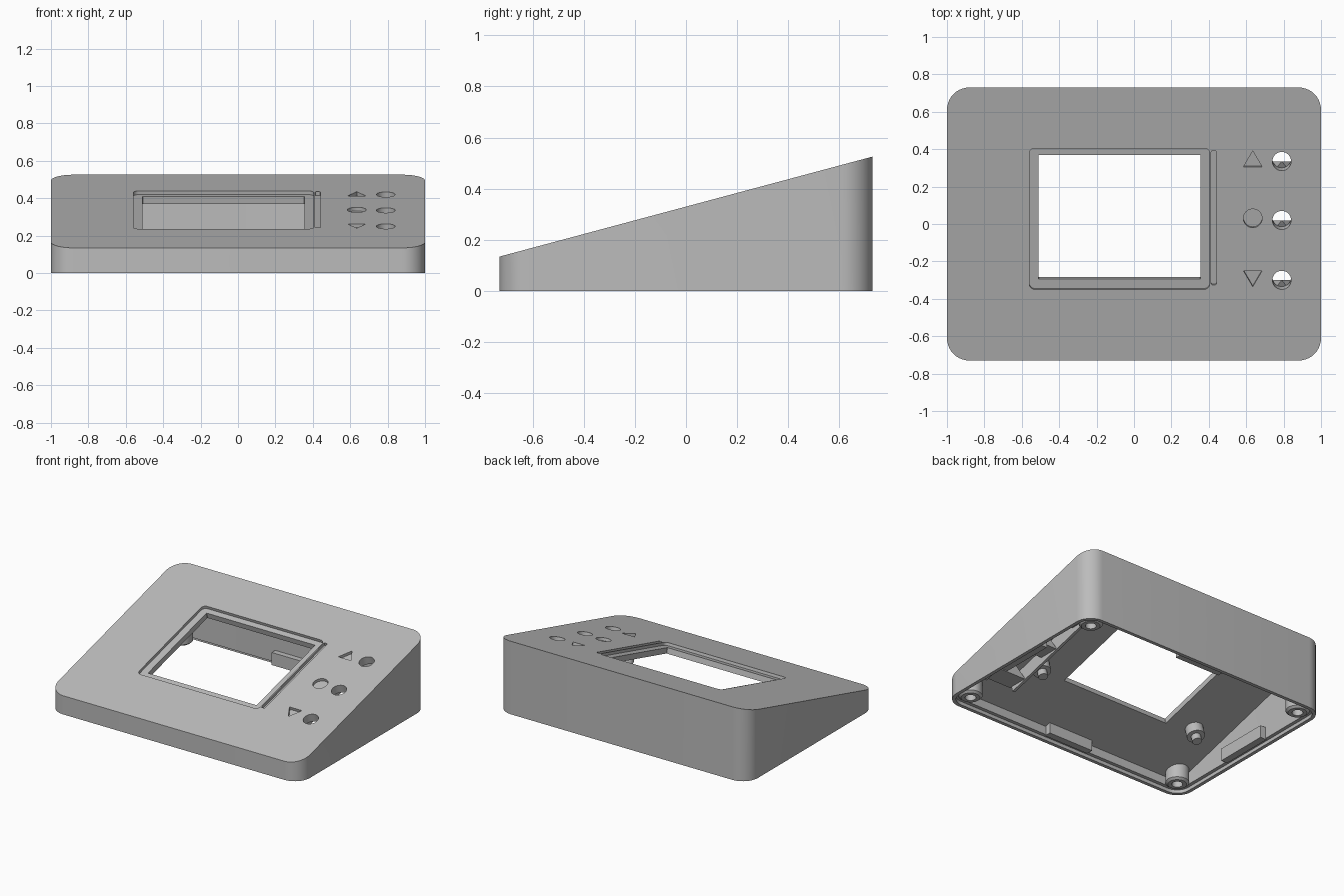
import bpy, bmesh, math
from mathutils import Matrix, Vector

if "Cube" in bpy.data.objects:
    bpy.data.objects.remove(bpy.data.objects["Cube"], do_unlink=True)

TILT = math.radians(15)
SLOPE = math.tan(TILT)
MID = 0.33                      # panel height at the centre
THICK = 0.06                    # panel thickness
PANEL = Matrix.Translation((0, 0, MID)) @ Matrix.Rotation(TILT, 4, 'X')

grey = bpy.data.materials.new("plain grey plastic")
grey.use_nodes = True
colour = (0.5, 0.5, 0.5, 1)
grey.diffuse_color = colour
grey.node_tree.nodes["Principled BSDF"].inputs["Base Color"].default_value = colour


def panel_z(y):
    return MID + SLOPE * y


def make(name, bm):
    bmesh.ops.recalc_face_normals(bm, faces=bm.faces)
    mesh = bpy.data.meshes.new(name)
    bm.to_mesh(mesh)
    bm.free()
    mesh.materials.append(grey)
    ob = bpy.data.objects.new(name, mesh)
    bpy.context.collection.objects.link(ob)
    return ob


def smooth(ob):
    bpy.ops.object.select_all(action='DESELECT')
    ob.select_set(True)
    bpy.context.view_layer.objects.active = ob
    bpy.ops.object.shade_smooth_by_angle(angle=math.radians(30))


def rounded(x0, x1, y0, y1, r, n=10):
    pts = []
    corners = [(x1 - r, y1 - r), (x0 + r, y1 - r), (x0 + r, y0 + r), (x1 - r, y0 + r)]
    for k, (cx, cy) in enumerate(corners):
        for i in range(n + 1):
            a = math.pi / 2 * (k + i / n)
            pts.append((cx + r * math.cos(a), cy + r * math.sin(a)))
    return pts


def circle(x, y, r, n=40):
    return [(x + r * math.cos(2 * math.pi * i / n), y + r * math.sin(2 * math.pi * i / n))
            for i in range(n)]


def prism(name, pts, bottom, top):
    """Vertical prism; top is a function of y."""
    bm = bmesh.new()
    low = [bm.verts.new((x, y, bottom)) for x, y in pts]
    high = [bm.verts.new((x, y, top(y))) for x, y in pts]
    bm.faces.new(low)
    bm.faces.new(high)
    for i in range(len(pts)):
        j = (i + 1) % len(pts)
        bm.faces.new((low[i], low[j], high[j], high[i]))
    return make(name, bm)


def panel_cutter(pts, depth):
    """Prism square to the sloping panel, sunk to the given depth."""
    flat = [(x, y / math.cos(TILT)) for x, y in pts]
    ob = prism("cutter", flat, -depth, lambda y: 0.05)
    ob.data.transform(PANEL)
    return ob


def cut(ob, cutter):
    cutter.hide_render = True
    mod = ob.modifiers.new("cut", 'BOOLEAN')
    mod.operation = 'DIFFERENCE'
    mod.solver = 'EXACT'
    mod.object = cutter
    bpy.context.view_layer.objects.active = ob
    bpy.ops.object.modifier_apply(modifier=mod.name)
    bpy.data.objects.remove(cutter, do_unlink=True)


def lathe(name, profile, x, y, n=32):
    bm = bmesh.new()
    verts = [bm.verts.new((r, 0, z)) for r, z in profile]
    edges = [bm.edges.new(pair) for pair in zip(verts, verts[1:])]
    bmesh.ops.spin(bm, geom=verts + edges, cent=(0, 0, 0), axis=(0, 0, 1),
                   angle=2 * math.pi, steps=n)
    bmesh.ops.remove_doubles(bm, verts=bm.verts, dist=1e-5)
    ob = make(name, bm)
    ob.data.transform(Matrix.Translation((x, y, 0)))
    return ob


def box(name, x0, x1, y0, y1, z0, z1):
    return prism(name, [(x0, y0), (x1, y0), (x1, y1), (x0, y1)], z0, lambda y: z1)


# Hollow wedge shell with a stepped lower rim
W, D = 1.0, 0.73
shell = prism("wedge_shell", rounded(-W, W, -D, D, 0.12), 0, panel_z)
under = THICK / math.cos(TILT)
for inset, top in ((0.05, lambda y: panel_z(y) - under), (0.025, lambda y: 0.025)):
    w, d = W - inset, D - inset
    cut(shell, prism("cutter", rounded(-w, w, -d, d, 0.12 - inset), -0.1, top))

# Screen recess, opening and the groove beside it
cut(shell, panel_cutter(rounded(-0.56, 0.405, -0.35, 0.405, 0.03, 5), 0.02))
cut(shell, panel_cutter(rounded(-0.51, 0.355, -0.30, 0.365, 0.002, 1), 0.12))
cut(shell, panel_cutter(rounded(0.413, 0.44, -0.325, 0.39, 0.005, 2), 0.02))

# Engraved symbols and round button holes
cut(shell, panel_cutter([(0.585, 0.305), (0.685, 0.305), (0.635, 0.39)], 0.02))
cut(shell, panel_cutter(circle(0.635, 0.03, 0.05), 0.02))
cut(shell, panel_cutter([(0.635, -0.335), (0.685, -0.25), (0.585, -0.25)], 0.02))
BUTTONS = (-0.30, 0.02, 0.335)
for y in BUTTONS:
    cut(shell, panel_cutter(circle(0.79, y, 0.05), 0.12))
smooth(shell)

# Corner screw posts
for side in (-1, 1):
    for y in (-0.61, 0.61):
        top = panel_z(y) - under / 2
        post = lathe("corner_post", [(0, top), (0.078, top), (0.078, 0.025), (0.062, 0.012),
                                     (0.036, 0.012), (0.036, 0.09), (0, 0.09)], side * 0.88, y)
        smooth(post)

# Stepped pegs holding the screen board
for x in (-0.71, 0.6):
    for y in (-0.26, 0.44):
        peg = lathe("screen_peg", [(0, -0.03), (0.06, -0.03), (0.06, -0.13),
                                   (0.032, -0.13), (0.032, -0.175), (0, -0.175)], x, y)
        peg.data.transform(PANEL)
        smooth(peg)

# Snap tabs at the middle of each wall
for s in (-1, 1):
    ends = sorted((s * 0.91, s * 0.96))
    box("side_tab", ends[0], ends[1], -0.2, 0.2, 0.02, 0.11)
    ends = sorted((s * 0.64, s * 0.69))
    box("end_tab", -0.18, 0.18, ends[0], ends[1], 0.02, 0.11)

# Ribs and half pyramids under the button holes
for x in (0.67, 0.91):
    rib = box("button_rib", x - 0.01, x + 0.01, -0.48, 0.37, -0.16, -0.04)
    rib.data.transform(PANEL)
for y in BUTTONS:
    z = panel_z(y)
    bm = bmesh.new()
    base = [(0.67, y), (0.91, y), (0.91, y - 0.15), (0.67, y - 0.15)]
    ring = [bm.verts.new((px, py, z - 0.16)) for px, py in base]
    tip = bm.verts.new((0.79, y, z - 0.05))
    bm.faces.new(ring)
    for i in range(4):
        bm.faces.new((ring[i], ring[(i + 1) % 4], tip))
    make("button_wedge", bm)
